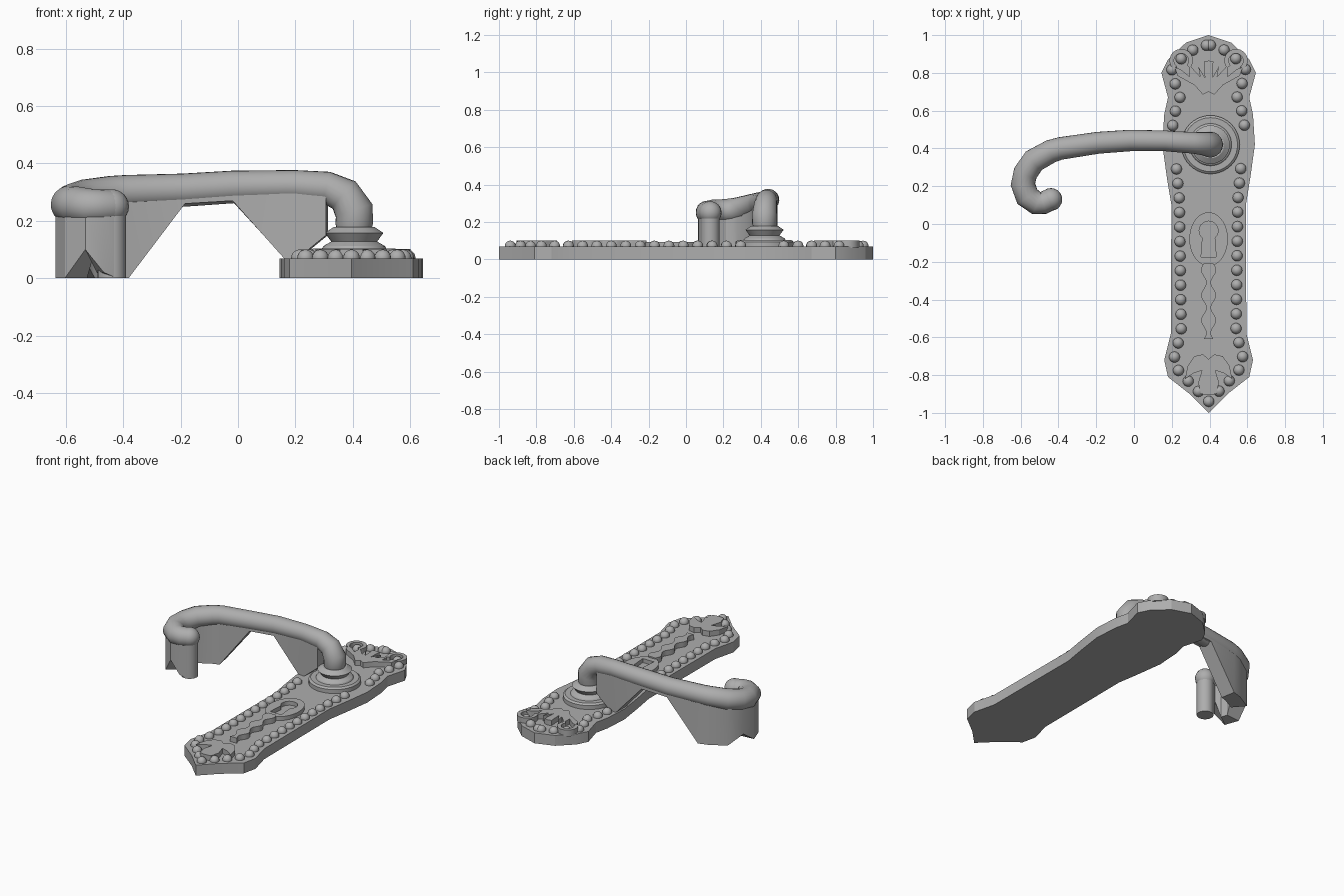
import bpy, bmesh, math
from mathutils import Vector

if "Cube" in bpy.data.objects:
    bpy.data.objects.remove(bpy.data.objects["Cube"], do_unlink=True)

AXIS_X = 0.395
ROSE = Vector((0.405, 0.42, 0))
PLATE_TOP = 0.068

grey = bpy.data.materials.new("metal_grey")
grey.use_nodes = True
tone = (0.42, 0.42, 0.42, 1)
grey.diffuse_color = tone
grey.node_tree.nodes["Principled BSDF"].inputs["Base Color"].default_value = tone


def finish(name, mesh, angle=40):
    mesh.materials.clear()
    mesh.materials.append(grey)
    ob = bpy.data.objects.new(name, mesh)
    bpy.context.collection.objects.link(ob)
    bpy.ops.object.select_all(action='DESELECT')
    bpy.context.view_layer.objects.active = ob
    ob.select_set(True)
    bpy.ops.object.shade_smooth_by_angle(angle=math.radians(angle))
    return ob


def from_bmesh(name, bm, angle=40):
    bmesh.ops.recalc_face_normals(bm, faces=bm.faces)
    mesh = bpy.data.meshes.new(name)
    bm.to_mesh(mesh)
    bm.free()
    return finish(name, mesh, angle)


def prism(name, loops, low, high):
    """Filled flat outline, inner loops become holes, given thickness."""
    curve = bpy.data.curves.new(name + "_outline", 'CURVE')
    curve.dimensions = '2D'
    curve.fill_mode = 'BOTH'
    curve.extrude = (high - low) / 2
    for loop in loops:
        spline = curve.splines.new('POLY')
        spline.points.add(len(loop) - 1)
        for p, (x, y) in zip(spline.points, loop):
            p.co = (x + AXIS_X, y, 0, 1)
        spline.use_cyclic_u = True
    temp = bpy.data.objects.new(name + "_temp", curve)
    bpy.context.collection.objects.link(temp)
    mesh = bpy.data.meshes.new_from_object(
        temp.evaluated_get(bpy.context.evaluated_depsgraph_get()))
    bpy.data.objects.remove(temp, do_unlink=True)
    bm = bmesh.new()
    bm.from_mesh(mesh)
    bmesh.ops.remove_doubles(bm, verts=bm.verts, dist=0.0002)
    bmesh.ops.translate(bm, verts=bm.verts, vec=(0, 0, (low + high) / 2))
    return from_bmesh(name, bm, 20)


def both_sides(half):
    return half + [(-x, y) for x, y in reversed(half) if x > 0]


def arc(cx, cy, rx, ry, start, end, steps):
    angles = [math.radians(start + (end - start) * i / steps) for i in range(steps + 1)]
    return [(cx + rx * math.cos(a), cy + ry * math.sin(a)) for a in angles]


# Back plate
plate_half = [(0, 1), (0.12, 0.96), (0.215, 0.87), (0.25, 0.8), (0.215, 0.67),
              (0.235, 0.58), (0.245, 0.42), (0.22, 0.24), (0.197, 0.1),
              (0.2, -0.58), (0.235, -0.72), (0.215, -0.81), (0.1, -0.9), (0, -1)]
prism("back_plate", [both_sides(plate_half)], 0, PLATE_TOP)

# Beads spaced evenly around the border
bead_half = [(0, 0.95), (0.085, 0.92), (0.145, 0.875), (0.195, 0.82), (0.18, 0.75),
             (0.15, 0.675), (0.175, 0.6), (0.19, 0.52), (0.17, 0.29), (0.155, 0.13),
             (0.145, -0.57), (0.185, -0.72), (0.155, -0.785), (0, -0.94)]
border = [Vector(p) for p in both_sides(bead_half)]
bm = bmesh.new()
step, travel = 0.077, 0.01
for a, b in zip(border, border[1:] + border[:1]):
    length = (b - a).length
    while travel < length:
        p = a.lerp(b, travel / length)
        travel += step
        if not 0.33 < p.y < 0.5:
            made = bmesh.ops.create_uvsphere(bm, u_segments=16, v_segments=10, radius=0.029)
            bmesh.ops.translate(bm, verts=made["verts"], vec=(p.x + AXIS_X, p.y, PLATE_TOP + 0.003))
    travel -= length
from_bmesh("border_beads", bm)

# Keyhole surround
keyhole = arc(0, -0.035, 0.05, 0.05, -50, 230, 16) + [(-0.04, -0.175), (0.04, -0.175)]
prism("keyhole_surround", [arc(0, -0.08, 0.102, 0.142, 0, 350, 35), keyhole], 0.06, 0.094)

# Wavy drop below the keyhole
wave = []
for i in range(33):
    t = i / 32
    wave.append((0.026 + 0.014 * math.sin(t * 6 * math.pi), -0.21 - 0.4 * t))
prism("wavy_drop", [wave + [(-x, y) for x, y in reversed(wave)]], 0.06, 0.102)

# Leaf at the lower end
leaf = [(0, -0.715), (0.03, -0.69), (0.075, -0.7), (0.11, -0.75), (0.125, -0.82),
        (0.08, -0.79), (0.035, -0.775), (0.055, -0.84), (0.04, -0.9), (0, -0.905)]
prism("lower_leaf", [both_sides(leaf)], 0.06, 0.102)

# Shell and scrolls at the upper end
shell = [(0, 0.7), (0.03, 0.685), (0.075, 0.735), (0.165, 0.785), (0.18, 0.83),
         (0.15, 0.82), (0.1, 0.78), (0.1, 0.84), (0.045, 0.78), (0.055, 0.835),
         (0.02, 0.775), (0.025, 0.86), (0, 0.865)]
prism("upper_shell", [both_sides(shell)], 0.06, 0.102)
for side, label in ((1, "left"), (-1, "right")):
    ring = arc(0.145, 0.865, 0.062, 0.062, -50, 220, 18) + arc(0.145, 0.865, 0.038, 0.038, 220, -50, 18)
    prism(label + "_scroll", [[(side * x, y) for x, y in ring]], 0.06, 0.102)

# Stepped rosette and grooved collar
profile = [(0, 0.05), (0.155, 0.05), (0.155, 0.094), (0.143, 0.104), (0.112, 0.104),
           (0.107, 0.112), (0.08, 0.128), (0.102, 0.158), (0.072, 0.178), (0, 0.178)]
bm = bmesh.new()
verts = [bm.verts.new((ROSE.x + r, ROSE.y, z)) for r, z in profile]
edges = [bm.edges.new(pair) for pair in zip(verts, verts[1:])]
bmesh.ops.spin(bm, geom=verts + edges, cent=ROSE, axis=(0, 0, 1), angle=2 * math.pi,
               steps=40, use_merge=True)
bmesh.ops.remove_doubles(bm, verts=bm.verts, dist=0.0002)
from_bmesh("rosette", bm, 25)

# Lever path: x, y, z, radius, bottom of the web beneath
lever = [(-0.44, 0.13, 0.25, 0.058, 0), (-0.48, 0.112, 0.25, 0.06, 0.02),
         (-0.515, 0.11, 0.25, 0.062, 0.1), (-0.565, 0.145, 0.255, 0.065, 0),
         (-0.588, 0.21, 0.257, 0.065, 0), (-0.575, 0.27, 0.265, 0.065, 0.06),
         (-0.53, 0.335, 0.28, 0.065, 0), (-0.44, 0.385, 0.295, 0.062, 0),
         (-0.39, 0.4, 0.3, 0.06, 0), (-0.19, 0.43, 0.307, 0.058, 0.26),
         (-0.02, 0.442, 0.318, 0.057, 0.27), (0.17, 0.44, 0.322, 0.055, 0.06),
         (0.2, 0.437, 0.322, 0.055, 0.06), (0.31, 0.43, 0.315, 0.057, 0.15),
         (0.37, 0.425, 0.29, 0.062, 0.2), (0.405, 0.42, 0.235, 0.068, 0.2),
         (0.405, 0.42, 0.19, 0.066, 0.1), (0.405, 0.42, 0.15, 0.055, 0.1)]
centres = [Vector(row[:3]) for row in lever]
tangents = [(centres[min(i + 1, len(lever) - 1)] - centres[max(i - 1, 0)]).normalized()
            for i in range(len(lever))]

# Lever tube with rounded tip
SIDES = 20
bm = bmesh.new()
rings, normal = [], Vector((0, 0, 1))
for centre, tangent, row in zip(centres, tangents, lever):
    normal = (normal - tangent * normal.dot(tangent)).normalized()
    across = tangent.cross(normal)
    turns = [2 * math.pi * k / SIDES for k in range(SIDES)]
    rings.append([bm.verts.new(centre + row[3] * (normal * math.cos(a) + across * math.sin(a)))
                  for a in turns])
for a, b in zip(rings, rings[1:]):
    for k in range(SIDES):
        n = (k + 1) % SIDES
        bm.faces.new((a[k], a[n], b[n], b[k]))
bm.faces.new(rings[0])
bm.faces.new(rings[-1])
tip = bmesh.ops.create_uvsphere(bm, u_segments=20, v_segments=12, radius=0.06)
bmesh.ops.translate(bm, verts=tip["verts"], vec=centres[0])
from_bmesh("lever", bm, 50)

# Web beneath the lever, with feet and arches
bm = bmesh.new()
sections = []
for centre, tangent, row in list(zip(centres, tangents, lever))[:14]:
    across = Vector((-tangent.y, tangent.x, 0)).normalized() * 0.048
    low = Vector((centre.x, centre.y, row[4]))
    sections.append([bm.verts.new(v) for v in
                     (centre + across, centre - across, low - across, low + across)])
for a, b in zip(sections, sections[1:]):
    for k in range(4):
        n = (k + 1) % 4
        bm.faces.new((a[k], a[n], b[n], b[k]))
bm.faces.new(sections[0])
bm.faces.new(sections[-1])
from_bmesh("lever_web", bm, 30)

# Round post under the lever tip
bm = bmesh.new()
post = bmesh.ops.create_cone(bm, cap_ends=True, segments=20, radius1=0.05, radius2=0.05, depth=0.25)
bmesh.ops.translate(bm, verts=post["verts"], vec=(centres[0].x, centres[0].y, 0.125))
from_bmesh("tip_post", bm)
